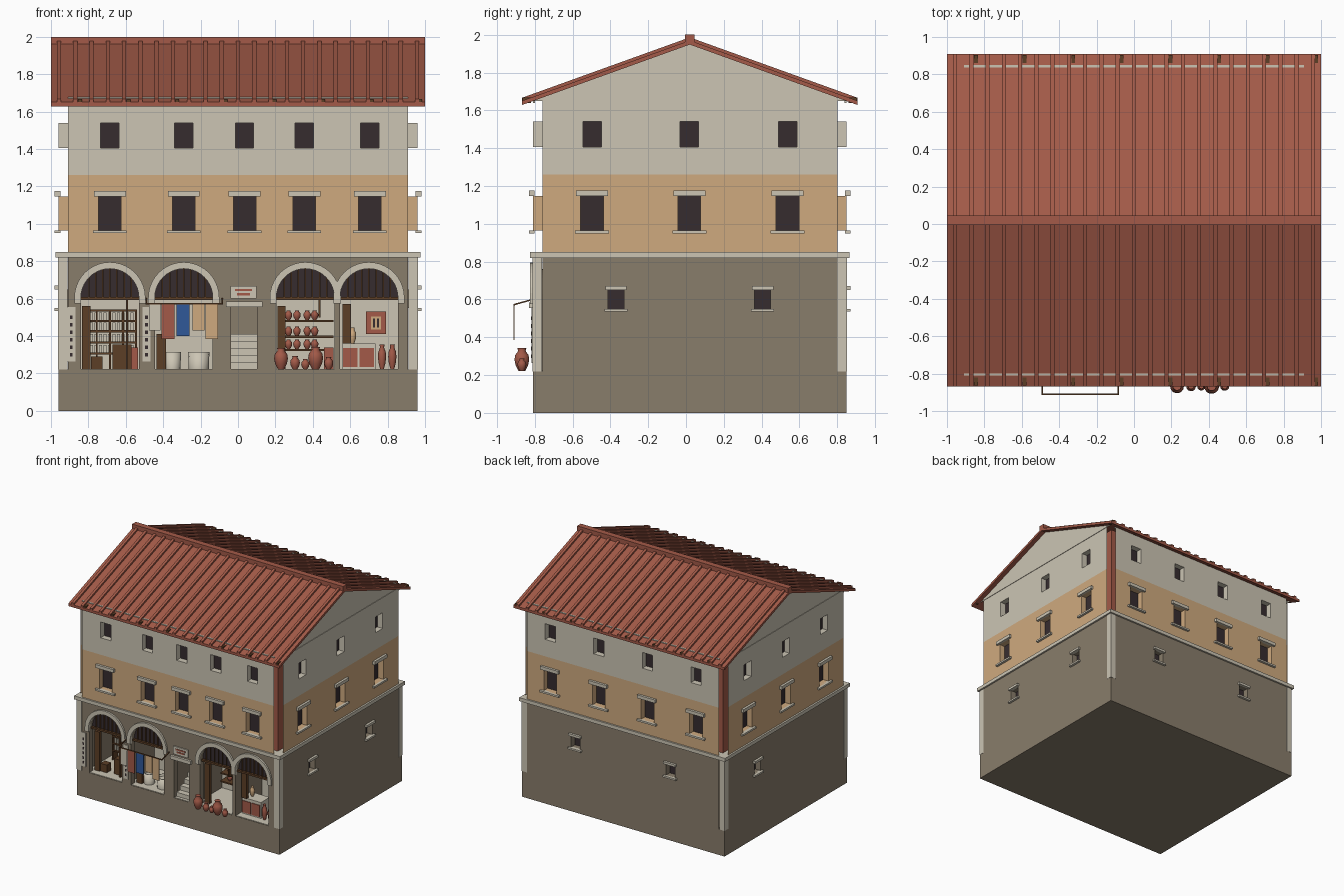
import bpy, bmesh, math
from mathutils import Vector

if "Cube" in bpy.data.objects:
    bpy.data.objects.remove(bpy.data.objects["Cube"])


def material(name, r, g, b):
    m = bpy.data.materials.new(name)
    m.diffuse_color = [((c / 255 + 0.055) / 1.055) ** 2.4 for c in (r, g, b)] + [1]
    m.use_nodes = True
    m.node_tree.nodes["Principled BSDF"].inputs["Base Color"].default_value = m.diffuse_color
    return m


RED = material("terracotta", 163, 90, 72)
CREAM = material("cream_plaster", 204, 197, 180)
TAN = material("ochre_plaster", 207, 170, 127)
STONE = material("brown_stone", 137, 125, 107)
DARK = material("dark_opening", 54, 44, 47)
WOOD = material("wood", 92, 62, 38)
BLUE = material("blue_cloth", 48, 88, 152)


def finish(name, bm, *mats):
    me = bpy.data.meshes.new(name)
    bm.to_mesh(me)
    bm.free()
    for m in mats:
        me.materials.append(m)
    ob = bpy.data.objects.new(name, me)
    bpy.context.collection.objects.link(ob)
    return ob


def face(bm, pts, want, mi=0):
    """Add a face whose normal points towards want."""
    f = bm.faces.new([bm.verts.new(p) for p in pts])
    f.normal_update()
    if f.normal.dot(Vector(want)) < 0:
        f.normal_flip()
    f.material_index = mi


def boxes(name, mat, items):
    """Each item is x0, x1, y0, y1, z0, z1."""
    bm = bmesh.new()
    for x0, x1, y0, y1, z0, z1 in items:
        vs = bmesh.ops.create_cube(bm, size=1)["verts"]
        for v in vs:
            v.co = (x1 if v.co.x > 0 else x0, y1 if v.co.y > 0 else y0, z1 if v.co.z > 0 else z0)
    return finish(name, bm, mat)


def extrude_x(name, mat, profile, x0, x1):
    bm = bmesh.new()
    a, b = [[bm.verts.new((x, y, z)) for y, z in profile] for x in (x0, x1)]
    bm.faces.new(a)
    bm.faces.new(b)
    for i in range(len(a)):
        j = (i + 1) % len(a)
        bm.faces.new((a[i], a[j], b[j], b[i]))
    bmesh.ops.recalc_face_normals(bm, faces=bm.faces)
    return finish(name, bm, mat)


# Layout: centre line of the gable, half sizes, reveal depth
YC, HX, HY, D = 0.02, 0.96, 0.83, 0.05
Y0, Y1 = YC - HY, YC + HY
SIDES = {"front": (lambda u, d, z: (u, Y0 + d, z), (0, -1, 0)),
         "back": (lambda u, d, z: (u, Y1 - d, z), (0, 1, 0)),
         "right": (lambda u, d, z: (HX - d, u, z), (1, 0, 0)),
         "left": (lambda u, d, z: (-HX + d, u, z), (-1, 0, 0))}


def wall(side, u0, u1, z0, wins):
    """Wall panel with recessed windows; wins holds u, width, z0, z1."""
    P, n = SIDES[side]
    bm = bmesh.new()
    holes = [(u - w / 2, u + w / 2, a, b) for u, w, a, b in wins]
    us = sorted({u0, u1} | {h[i] for h in holes for i in (0, 1)})
    zs = sorted({z0, 0.85, 1.26, 1.65} | {h[i] for h in holes for i in (2, 3)})
    colour = lambda z: 0 if z < 0.85 else 1 if z < 1.26 else 2
    for a, b in zip(us, us[1:]):
        for c, d in zip(zs, zs[1:]):
            cu, cz = (a + b) / 2, (c + d) / 2
            if not any(h[0] < cu < h[1] and h[2] < cz < h[3] for h in holes):
                face(bm, [P(a, 0, c), P(b, 0, c), P(b, 0, d), P(a, 0, d)], n, colour(cz))
    trims = []
    for a, b, c, d in holes:
        mid = Vector(P((a + b) / 2, D / 2, (c + d) / 2))
        ring = [(a, c), (b, c), (b, d), (a, d)]
        for (p, q), (r, s) in zip(ring, ring[1:] + ring[:1]):
            pts = [P(p, 0, q), P(r, 0, s), P(r, D, s), P(p, D, q)]
            face(bm, pts, mid - sum(map(Vector, pts), Vector()) / 4, colour(c))
        face(bm, [P(u, D, z) for u, z in ring], n, 3)
        if c < 1.3:  # lintel and sill
            e, t = (0.025, 0.028) if c > 0.8 else (0.014, 0.02)
            for l, r, f, g in ((a - e, b + e, d, d + t), (a - e - .005, b + e + .005, c - 0.015, c)):
                p, q = P(l, -0.02, f), P(r, 0.01, g)
                trims.append([v for k in range(3) for v in sorted((p[k], q[k]))])
    finish(side + "_wall", bm, STONE, TAN, CREAM, DARK)
    boxes(side + "_window_trim", CREAM, trims)


def floors(us):
    return [(u, .12, .965, 1.147) for u in us] + [(u, .098, 1.405, 1.54) for u in us]


def small(us):
    return [(u, .085, .55, .65) for u in us]


FX = (-0.685, -0.29, 0.035, 0.355, 0.705)
SY = (-0.497, 0.018, 0.537)
wall("front", -0.91, 0.91, 0.85, floors(FX))
wall("back", -0.91, 0.91, 0.22, floors((-0.69, -0.23, 0.23, 0.69)) + small((-0.45, 0.45)))
wall("right", -0.76, 0.80, 0.22, floors(SY) + small((-0.37, 0.405)))
wall("left", -0.76, 0.80, 0.22, floors(SY) + small((0.405,)))

# Plinth, inner core, corner pilasters, string course
boxes("plinth", STONE, [(-HX, HX, Y0, Y1, 0, 0.22)])
boxes("inner_core", RED, [(-.905, .905, -.753, .793, .85, 1.65)])
boxes("corner_pilaster", CREAM, [(min(x, x * .948), max(x, x * .948), y, y + .05, .22, .83)
                                 for x in (-.962, .962) for y in (Y0 - .002, Y1 - .048)])
boxes("string_course", CREAM, [(-.975, .975, Y0 - .015, Y1 + .015, .82, .85)])

# Gables and wall tops showing through the tiles
for s in (-1, 1):
    bm = bmesh.new()
    face(bm, [(s * HX, Y0, 1.65), (s * HX, Y1, 1.65), (s * HX, YC, 1.95)], (s, 0, 0))
    finish("gable", bm, CREAM)
boxes("gable_band", CREAM, [(x, x + .008, -.76, .80, 1.65, 1.672) for x in (-.964, .956)])
boxes("wall_top", CREAM, [(-.91, .91, y, y + .012, 1.64, 1.678) for y in (Y0, Y1 - .012)])

# Roof: two slabs, ribs of cover tiles, ridge and rafter ends
rise = lambda d, h: 1.97 + h - 0.36 * d
for s in (-1, 1):
    def strip(lo, hi):
        return [(YC + s * d, rise(d, h)) for d, h in ((0, lo), (.888, lo), (.888, hi), (0, hi))]
    extrude_x("roof_slope", RED, strip(-.022, 0), -1, 1)
    for i in range(23):
        x = -0.957 + i * 0.087
        extrude_x("tile_rib", RED, strip(-.001, .016), x - .011, x + .011)
    boxes("rafter_end", WOOD, [(x - .01, x + .01, *sorted((YC + s * .84, YC + s * .884)), 1.64, 1.667)
                               for x in [-.845 + .26 * k for k in range(8)]])
boxes("ridge", RED, [(-1, 1, YC - .025, YC + .025, 1.95, 2.0)])

# Shop front: arched openings with surrounds and grilles
ARCHES, R, RO, SPRING, TOP, N = (-.685, -.29, .36, .70), .155, .19, .605, .82, 20
bm = bmesh.new()
edges = [-.91] + sorted([a + s * R for a in ARCHES for s in (-1, 1)] + [-.037, .102]) + [.91]
for a, b in zip(edges[::2], edges[1::2]):
    face(bm, [(a, Y0, .22), (b, Y0, .22), (b, Y0, TOP), (a, Y0, TOP)], (0, -1, 0))
    for x, s in ((a, -1), (b, 1)):
        if abs(x) < .9:
            face(bm, [(x, Y0, .22), (x, Y0 + D, .22), (x, Y0 + D, SPRING), (x, Y0, SPRING)], (s, 0, 0))
face(bm, [(-.037, Y0, .56), (.102, Y0, .56), (.102, Y0, TOP), (-.037, Y0, TOP)], (0, -1, 0))
face(bm, [(-.037, Y0, .56), (.102, Y0, .56), (.102, Y0 + D, .56), (-.037, Y0 + D, .56)], (0, 0, -1))
arc = [math.pi * i / N for i in range(N + 1)]
for c in ARCHES:
    pts = [(c + R * math.cos(t), SPRING + R * math.sin(t)) for t in arc]
    for (p, q), (r, s) in zip(pts, pts[1:]):
        face(bm, [(p, Y0, q), (r, Y0, s), (r, Y0, TOP), (p, Y0, TOP)], (0, -1, 0))
        face(bm, [(p, Y0, q), (r, Y0, s), (r, Y0 + D, s), (p, Y0 + D, q)], (c - p, 0, SPRING - q - .01))
    lb = bmesh.new()
    face(lb, [(x, Y0 + .04, z) for x, z in pts], (0, -1, 0))
    finish("lunette", lb, DARK)
    # raised surround
    sb = bmesh.new()
    outline = lambda r: ([(c + r, SPRING - .03)] + [(c + r * math.cos(t), SPRING + r * math.sin(t)) for t in arc]
                         + [(c - r, SPRING - .03)])
    loops = [[sb.verts.new((x, y, z)) for x, z in outline(r)]
             for r, y in ((R, Y0 + .01), (R, Y0 - .015), (RO, Y0 - .015), (RO, Y0 + .01))]
    for k in range(4):
        A, B = loops[k], loops[(k + 1) % 4]
        for i in range(len(A) - 1):
            sb.faces.new((A[i], A[i + 1], B[i + 1], B[i]))
    for i in (0, -1):
        sb.faces.new([l[i] for l in loops])
    bmesh.ops.recalc_face_normals(sb, faces=sb.faces)
    finish("arch_surround", sb, CREAM)
    bars = [(c + k * .038 - .004, c + k * .038 + .004, Y0 + .028, Y0 + .036, SPRING,
             SPRING + math.sqrt(R * R - (k * .038) ** 2)) for k in range(-3, 4)]
    boxes("arch_grille", WOOD, bars + [(c - R, c + R, Y0 + .02, Y0 + .04, .592, .608)])
finish("shop_front_wall", bm, STONE)

# Shop interior: floor, back wall, partitions, stairs
YB = -0.45
boxes("shop_floor", CREAM, [(-.91, .91, Y0 + .004, YB, .215, .224)])
boxes("shop_back_wall", CREAM, [(-.91, .91, YB, YB + .01, .22, .82)])
boxes("shop_partition", STONE, [(x - .012, x + .012, Y0 + D, YB, .22, .82)
                                for x in (-.89, -.49, -.085, .15, .53, .89)])
boxes("passage_end", STONE, [(-.073, .138, -.53, -.52, .22, .82)])
boxes("stair", CREAM, [(-.037, .102, -.78 + .05 * i, -.53, .22, .258 + .038 * i) for i in range(5)])
boxes("door_lintel", CREAM, [(-.065, .13, Y0 - .02, Y0 + .01, .555, .585)])
boxes("plaque", CREAM, [(-.04, .10, Y0 - .01, Y0, .60, .668)])
boxes("plaque_stripe", RED, [(a, b, Y0 - .014, Y0 - .009, z, z + .012) for a, b, z in ((-.015, .075, .64), (-.005, .065, .618))])
boxes("wall_notice", CREAM, [(x, x + .042, Y0 - .008, Y0, .265, .555) for x in (-.912, -.51)])
boxes("notice_mark", DARK, [(x + .014, x + .028, Y0 - .011, Y0 - .007, .29 + .04 * i, .31 + .04 * i)
                            for x in (-.912, -.51) for i in range(6)])

# Shop furnishings
boxes("shutter_post", WOOD, [(x, x + w, -.75, -.72, a, b) for x, w, a, b in
      ((-.835, .047, .224, .56), (-.435, .05, .224, .41), (.21, .045, .224, .56), (.56, .045, .36, .57),
       (-.60, .012, .224, .6), (.43, .012, .5, .6))])
boxes("scroll_rack", WOOD, [(-.83, -.54, -.52, YB, z, z + .012) for z in (.30, .36, .42, .475, .53)]
      + [(-.83 + .07 * i, -.82 + .07 * i, -.52, YB, .224, .54) for i in range(5)])
boxes("scroll", CREAM, [(-.815 + .024 * i, -.8 + .024 * i, -.51, -.46, z, z + .04)
                        for i in range(11) for z in (.312, .372, .432, .487)])
boxes("desk", WOOD, [(-.67, -.57, -.72, -.62, .224, .355), (-.785, -.725, -.74, -.68, .224, .29)])
boxes("red_chest", RED, [(-.575, -.535, -.70, -.62, .224, .34), (.46, .51, -.70, -.64, .224, .34)])
boxes("jar_shelf", WOOD, [(.21, .51, -.54, YB, z, z + .012) for z in (.32, .39, .475)])
boxes("counter", CREAM, [(.555, .735, -.74, -.62, .224, .36)])
boxes("counter_panel", RED, [(x, x + .078, -.746, -.738, .235, .335) for x in (.562, .649)])
boxes("picture_frame", RED, [(.685, .79, YB - .012, YB, .41, .53)])
boxes("picture", TAN, [(.71, .765, YB - .016, YB - .01, .435, .505)])
boxes("picture_figure", DARK, [(x, x + .01, YB - .019, YB - .015, .445, .495) for x in (.722, .743)])

# Hanging cloths on a projecting rail
rail = boxes("cloth_rail", WOOD, [(-.495, -.08, -.913, -.905, .568, .576)])
for x in (-.491, -.084):
    extrude_x("rail_bracket", WOOD, [(Y0, .604), (Y0, .596), (-.912, .568), (-.912, .576)], x - .004, x + .004)
for name, mat, a, b, z in (("cream_cloth", CREAM, -.475, -.415, .43), ("red_cloth", RED, -.408, -.34, .385),
                           ("blue_cloth", BLUE, -.328, -.258, .40), ("short_ochre_cloth", TAN, -.243, -.178, .43),
                           ("long_ochre_cloth", TAN, -.173, -.108, .385)):
    boxes(name, mat, [(a, b, -.912, -.906, z, .574)])


def lathe(name, mat, x, y, z, r, h, prof):
    bm = bmesh.new()
    n = 14
    rings = [[bm.verts.new((x + r * p * math.cos(2 * math.pi * i / n), y + r * p * math.sin(2 * math.pi * i / n),
                            z + h * q)) for i in range(n)] for p, q in prof]
    for A, B in zip(rings, rings[1:]):
        for i in range(n):
            bm.faces.new((A[i], A[(i + 1) % n], B[(i + 1) % n], B[i]))
    bm.faces.new(rings[0][::-1])
    bm.faces.new(rings[-1])
    for f in bm.faces:
        f.smooth = len(f.verts) == 4
    finish(name, bm, mat)


# Jars and vats
JAR = ((.45, 0), (.85, .25), (1, .5), (.9, .7), (.5, .88), (.6, 1))
for x, r, h in ((.23, .037, .115), (.305, .026, .07), (.36, .022, .055), (.415, .04, .12), (.485, .024, .065)):
    lathe("street_jar", RED, x, -.868, .222, r, h, JAR)
for z in (.332, .402, .487):
    for x in (.27, .315, .37, .41):
        lathe("shelf_jar", RED, x, -.495, z, .02, .05, JAR)
for x in (.77, .825):
    lathe("amphora", RED, x, -.74, .224, .022, .13, JAR)
lathe("counter_jar", TAN, .612, -.68, .36, .02, .085, JAR)
for x, r in ((-.35, .045), (-.21, .057)):
    lathe("vat", CREAM, x, -.70, .224, r, .09, ((.95, 0), (1, 1), (.85, 1), (.85, .8)))
